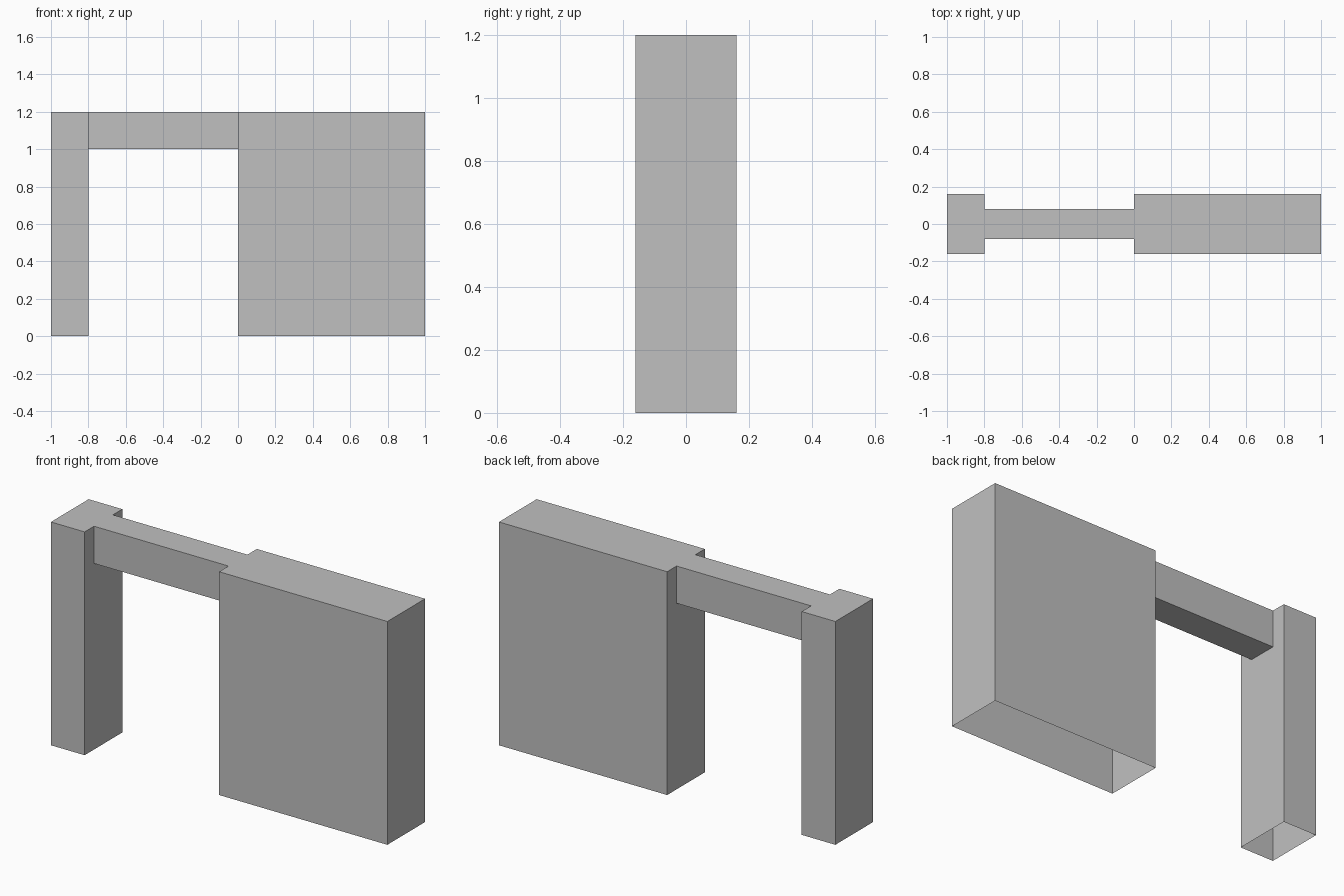
import bpy
import bmesh
from mathutils import Vector

cube = bpy.data.objects.get("Cube")
if cube:
    bpy.data.objects.remove(cube, do_unlink=True)

# Plain grey for the whole model
grey = bpy.data.materials.new("plain grey")
grey.use_nodes = True
colour = (0.53, 0.53, 0.53, 1)
grey.diffuse_color = colour
grey.node_tree.nodes["Principled BSDF"].inputs["Base Color"].default_value = colour


def add_box(name, x, depth, z, open_dirs):
    """Box spanning x and z, centred on y, without the faces pointing along open_dirs."""
    bm = bmesh.new()
    bmesh.ops.create_cube(bm, size=1)
    size = Vector((x[1] - x[0], depth, z[1] - z[0]))
    bmesh.ops.scale(bm, vec=size, verts=bm.verts)
    bmesh.ops.translate(bm, vec=(sum(x) / 2, 0, sum(z) / 2), verts=bm.verts)
    bm.normal_update()
    gone = [f for f in bm.faces
            if any(f.normal.dot(Vector(d)) > 0.9 for d in open_dirs)]
    bmesh.ops.delete(bm, geom=gone, context='FACES')
    mesh = bpy.data.meshes.new(name)
    bm.to_mesh(mesh)
    bm.free()
    mesh.materials.append(grey)
    obj = bpy.data.objects.new(name, mesh)
    bpy.context.collection.objects.link(obj)
    return obj


DOWN, LEFT, RIGHT = (0, 0, -1), (1, 0, 0), (-1, 0, 0)

# Post and wall are hollow shells open underneath; the lintel joins them
add_box("post", (-1, -0.8), 0.32, (0, 1.2), [DOWN])
add_box("wall", (0, 1), 0.32, (0, 1.2), [DOWN])
add_box("lintel", (-0.8, 0), 0.16, (1, 1.2), [LEFT, RIGHT])
